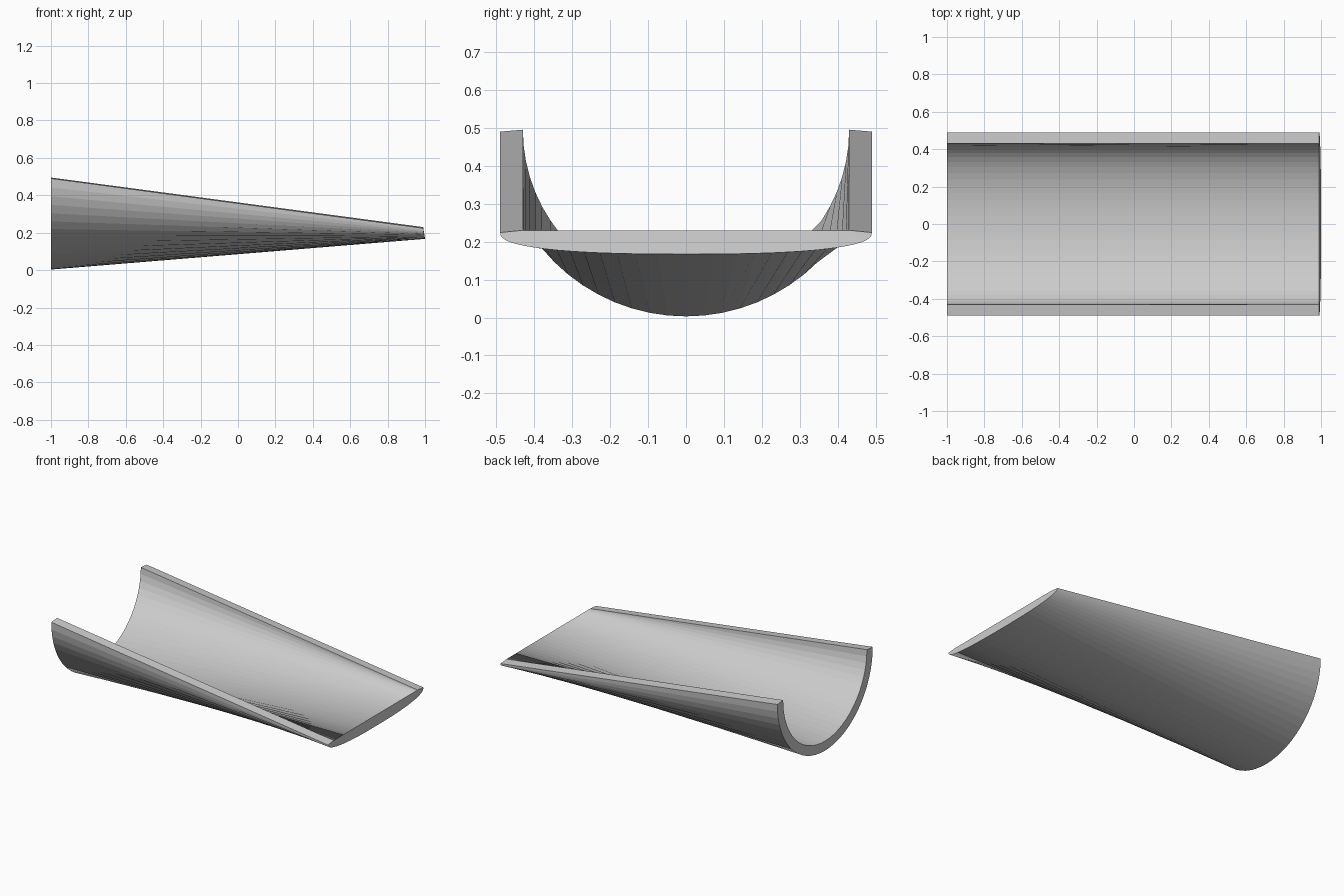
import bpy
import bmesh
from math import sin, cos, pi

cube = bpy.data.objects.get("Cube")
if cube:
    bpy.data.objects.remove(cube, do_unlink=True)

grey = bpy.data.materials.new("light grey")
grey.use_nodes = True
colour = (0.6, 0.6, 0.6, 1)
grey.diffuse_color = colour
grey.node_tree.nodes["Principled BSDF"].inputs["Base Color"].default_value = colour

STEPS = 32
OUTER, INNER = 0.49, 0.43


def bowed(value, power=0.8):
    """Full, flattened oval used for the underside of the thin end."""
    return abs(value) ** power * (1 if value >= 0 else -1)


bm = bmesh.new()
rows = []
for i in range(STEPS + 1):
    c, s = cos(pi * i / STEPS), max(sin(pi * i / STEPS), 0)
    rows.append([bm.verts.new(p) for p in (
        (-1, OUTER * c, 0.49 - 0.487 * s),                           # open end, outside
        (-1, INNER * c, 0.495 - INNER * s),                          # open end, inside
        (0.99, INNER * c, 0.23),                                     # thin end, top
        (0.99 + 0.01 * s, OUTER * bowed(c), 0.224 - 0.057 * bowed(s)),  # thin end, bottom
    )])

# Outside, inside and both end walls run between neighbouring rows
for a, b in zip(rows, rows[1:]):
    for j in range(4):
        k = (j + 1) % 4
        bm.faces.new((a[j], a[k], b[k], b[j]))

# Sloping rims
bm.faces.new(rows[0])
bm.faces.new(rows[-1])
bmesh.ops.recalc_face_normals(bm, faces=bm.faces)

mesh = bpy.data.meshes.new("trough")
bm.to_mesh(mesh)
bm.free()
mesh.materials.append(grey)
trough = bpy.data.objects.new("trough", mesh)
bpy.context.collection.objects.link(trough)
